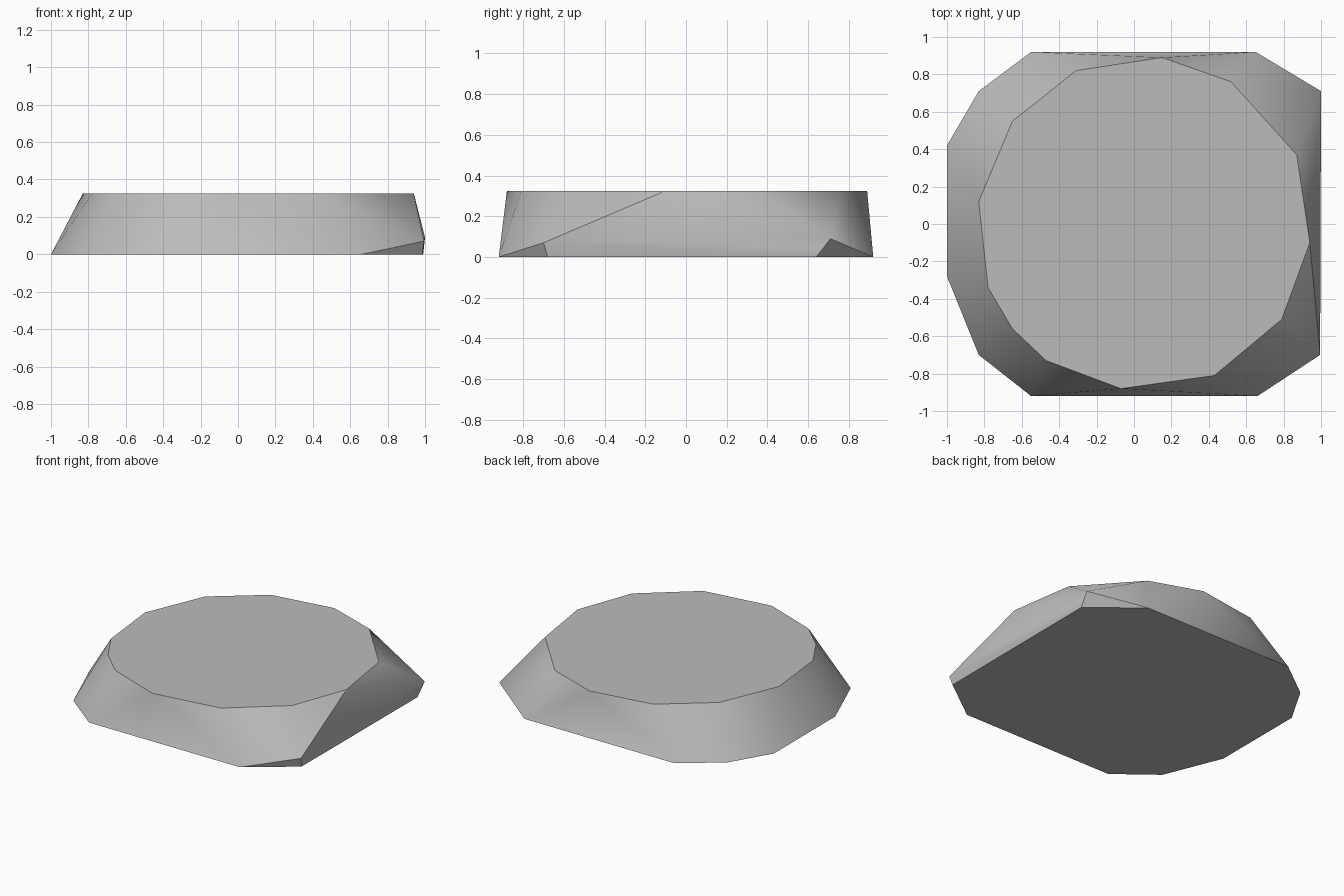
import bpy
import bmesh
import math

default_cube = bpy.data.objects.get("Cube")
if default_cube:
    bpy.data.objects.remove(default_cube, do_unlink=True)

HEIGHT = 0.325

# Flat top outline
top_outline = [(0.15, 0.89), (0.52, 0.76), (0.87, 0.37), (0.94, -0.10),
               (0.79, -0.51), (0.43, -0.81), (-0.07, -0.88), (-0.47, -0.73),
               (-0.65, -0.56), (-0.78, -0.34), (-0.83, 0.12), (-0.65, 0.55),
               (-0.31, 0.82)]

# Wider base outline
base_outline = [(-1, 0.42), (-1, -0.28), (-0.83, -0.70), (-0.55, -0.92),
                (0.66, -0.92), (0.985, -0.68), (0.99, 0.64), (0.65, 0.92),
                (-0.55, 0.92), (-0.83, 0.71)]

# Two chipped corners that overhang the base
raised_corners = [(0.995, -0.70, 0.07), (1, 0.71, 0.09)]

# Stone: faceted hull wrapped around the outlines
bm = bmesh.new()
points = [(x, y, HEIGHT) for x, y in top_outline]
points += [(x, y, 0) for x, y in base_outline]
points += raised_corners
for p in points:
    bm.verts.new(p)
hull = bmesh.ops.convex_hull(bm, input=bm.verts[:])
spare = {g for g in hull["geom_interior"] + hull["geom_unused"]
         if isinstance(g, bmesh.types.BMVert)}
bmesh.ops.delete(bm, geom=list(spare), context="VERTS")

# Merge the flat top and underside into single faces
bmesh.ops.dissolve_limit(bm, angle_limit=math.radians(0.5),
                         verts=bm.verts[:], edges=bm.edges[:])
bmesh.ops.recalc_face_normals(bm, faces=bm.faces[:])
mesh = bpy.data.meshes.new("flat_stone")
bm.to_mesh(mesh)
bm.free()

stone = bpy.data.objects.new("flat_stone", mesh)
bpy.context.collection.objects.link(stone)

# Plain grey stone colour
grey = bpy.data.materials.new("stone_grey")
grey.use_nodes = True
colour = (0.5, 0.5, 0.5, 1)
grey.diffuse_color = colour
for node in grey.node_tree.nodes:
    if node.type == "BSDF_PRINCIPLED":
        node.inputs["Base Color"].default_value = colour
        node.inputs["Roughness"].default_value = 0.9
mesh.materials.append(grey)

# Soft sides with crisp rim
bpy.ops.object.select_all(action="DESELECT")
stone.select_set(True)
bpy.context.view_layer.objects.active = stone
bpy.ops.object.shade_smooth_by_angle(angle=math.radians(34))
